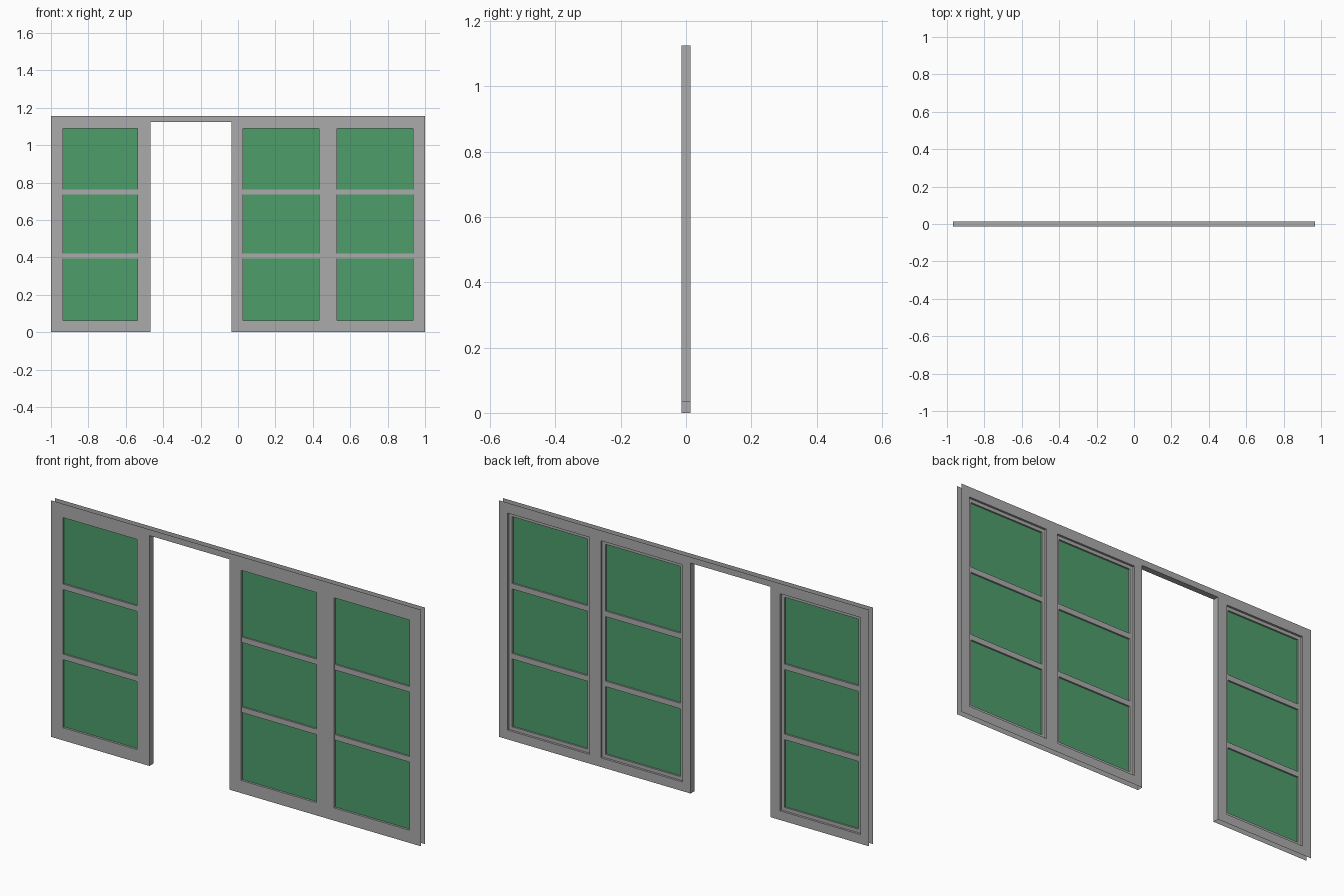
import bpy, bmesh

if "Cube" in bpy.data.objects:
    bpy.data.objects.remove(bpy.data.objects["Cube"])

H, W = 1.155, 1.0                  # wall height, half width
YF, YB = -0.0145, 0.0145           # front and back skins
Y_STEP, Y_GLASS = 0.004, -0.004    # rebate face, pane plane
DOOR = (-0.468, -0.035, 0.0, 1.125)
WINDOWS = [(-0.936, -0.536), (0.027, 0.433), (0.529, 0.936)]
Z0, Z1 = 0.062, 1.088
BARS = [(0.393, 0.420), (0.735, 0.762)]
GROW = 0.017                       # back opening is larger all round


def material(name, rgb):
    m = bpy.data.materials.new(name)
    m.diffuse_color = (*rgb, 1)
    m.use_nodes = True
    m.node_tree.nodes["Principled BSDF"].inputs["Base Color"].default_value = m.diffuse_color
    return m


GREY = material("grey frame", (0.41, 0.41, 0.41))
GREEN = material("green pane", (0.075, 0.34, 0.145))


def make(name, quads, mat):
    """Mesh object from a list of corner quads."""
    bm = bmesh.new()
    for q in quads:
        bm.faces.new([bm.verts.new(p) for p in q])
    bmesh.ops.remove_doubles(bm, verts=bm.verts, dist=1e-5)
    me = bpy.data.meshes.new(name)
    bm.to_mesh(me)
    bm.free()
    me.materials.append(mat)
    ob = bpy.data.objects.new(name, me)
    bpy.context.collection.objects.link(ob)


def sheet(rect, y, back=False):
    """Upright rectangle facing the front, or the back."""
    x0, x1, z0, z1 = rect
    q = [(x0, y, z0), (x1, y, z0), (x1, y, z1), (x0, y, z1)]
    return q[::-1] if back else q


def holed(rect, holes, y, back=False):
    """Upright sheet with rectangular openings, as a grid with cells left out."""
    rects = [rect] + holes
    xs = sorted({v for r in rects for v in r[:2]})
    zs = sorted({v for r in rects for v in r[2:]})
    out = []
    for a, b in zip(xs, xs[1:]):
        for c, d in zip(zs, zs[1:]):
            x, z = (a + b) / 2, (c + d) / 2
            if not any(h[0] < x < h[1] and h[2] < z < h[3] for h in holes):
                out.append(sheet((a, b, c, d), y, back))
    return out


def level(x0, x1, z, y0=YF, y1=YB, down=False):
    q = [(x0, y0, z), (x1, y0, z), (x1, y1, z), (x0, y1, z)]
    return q[::-1] if down else q


def side(x, z0, z1, y0=YF, y1=YB, left=False):
    q = [(x, y0, z0), (x, y1, z0), (x, y1, z1), (x, y0, z1)]
    return q[::-1] if left else q


def reveal(rect, y0, y1):
    """Inner faces of a rectangular opening."""
    x0, x1, z0, z1 = rect
    return [level(x0, x1, z0, y0, y1), level(x0, x1, z1, y0, y1, True),
            side(x0, z0, z1, y0, y1), side(x1, z0, z1, y0, y1, True)]


inner = [(a, b, Z0, Z1) for a, b in WINDOWS]
outer = [(a - GROW, b + GROW, Z0 - GROW, Z1 + GROW) for a, b in WINDOWS]
wall = (-W, W, 0, H)

# front and back skins; the outer rim is open
make("front_skin", holed(wall, inner + [DOOR], YF), GREY)
make("back_skin", holed(wall, outer + [DOOR], YB, True), GREY)

# faces between the skins: header, end posts, bottom rails, door jambs
E, B = 0.967, 0.035
make("header_underside", [level(-E, E, DOOR[3], down=True)], GREY)
make("end_posts", [side(-E, B, DOOR[3]), side(E, B, DOOR[3], left=True)], GREY)
make("bottom_rails", [level(-E, DOOR[0], B), level(DOOR[1], E, B)], GREY)
make("door_jambs", [side(DOOR[0], 0, DOOR[3]),
                    side(DOOR[1], 0, DOOR[3], left=True)], GREY)

# windows: stepped frame, two glazing bars, three panes
for i, (r, o) in enumerate(zip(inner, outer), 1):
    frame = reveal(r, YF, Y_STEP) + reveal(o, Y_STEP, YB)
    frame += holed(o, [r], Y_STEP, True)
    make(f"window_frame_{i}", frame, GREY)

    bars = []
    for z0, z1 in BARS:
        b = (r[0], r[1], z0, z1)
        bars += [sheet(b, -0.012), sheet(b, Y_STEP, True),
                 level(r[0], r[1], z1, -0.012, Y_STEP),
                 level(r[0], r[1], z0, -0.012, Y_STEP, True)]
    make(f"glazing_bars_{i}", bars, GREY)

    lows = [Z0] + [b[1] for b in BARS]
    highs = [b[0] for b in BARS] + [Z1]
    make(f"panes_{i}", [sheet((r[0], r[1], a, b), Y_GLASS)
                        for a, b in zip(lows, highs)], GREEN)
